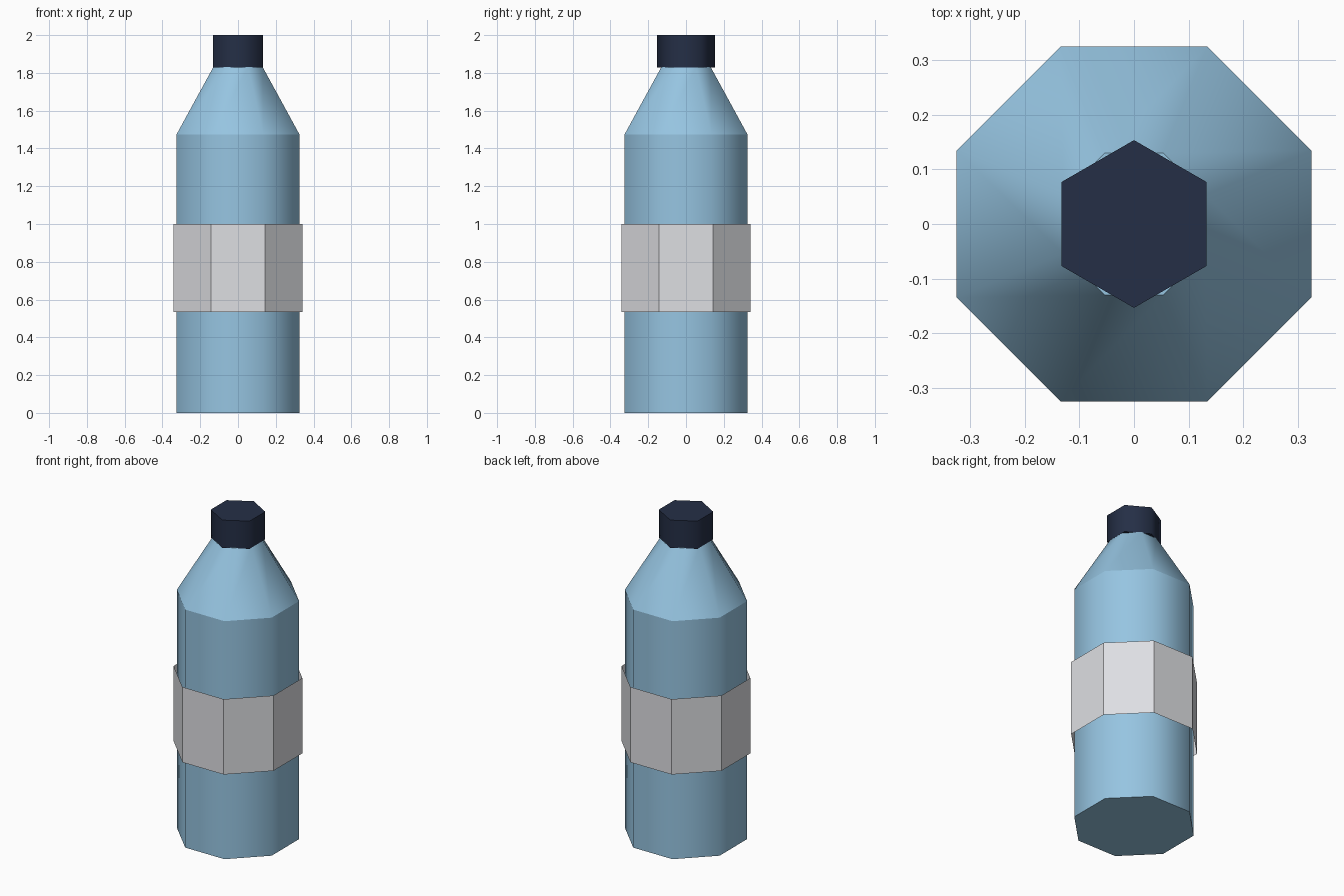
import bpy, bmesh, math

cube = bpy.data.objects.get("Cube")
if cube:
    bpy.data.objects.remove(cube, do_unlink=True)


def material(name, rgb):
    mat = bpy.data.materials.new(name)
    mat.use_nodes = True
    color = (*rgb, 1.0)
    mat.diffuse_color = color
    mat.node_tree.nodes["Principled BSDF"].inputs["Base Color"].default_value = color
    return mat


def lathe(name, sides, start, profile, mat, smooth=True, capped=True):
    """Stack polygon rings from (apothem, height) pairs; ring edges stay sharp."""
    bm = bmesh.new()
    rings = []
    for apothem, z in profile:
        r = apothem / math.cos(math.pi / sides)
        angles = [start + math.tau * i / sides for i in range(sides)]
        rings.append([bm.verts.new((r * math.cos(a), r * math.sin(a), z)) for a in angles])
    for low, high in zip(rings, rings[1:]):
        for i in range(sides):
            j = (i + 1) % sides
            face = bm.faces.new((low[i], low[j], high[j], high[i]))
            face.smooth = smooth
    if capped:
        bm.faces.new(rings[0][::-1])
        bm.faces.new(rings[-1])
    for edge in bm.edges:
        a, b = edge.verts
        if abs(a.co.z - b.co.z) < 1e-5:
            edge.smooth = False
    mesh = bpy.data.meshes.new(name)
    bm.to_mesh(mesh)
    bm.free()
    mesh.materials.append(mat)
    obj = bpy.data.objects.new(name, mesh)
    bpy.context.collection.objects.link(obj)
    return obj


blue = material("light blue plastic", (0.305, 0.555, 0.755))
white = material("off white paper", (0.73, 0.737, 0.768))
navy = material("dark navy plastic", (0.018, 0.028, 0.061))

EIGHTH = math.pi / 8

# Octagonal body with tapering shoulder
lathe("bottle_body", 8, EIGHTH, [(0.325, 0), (0.325, 1.475), (0.13, 1.832)], blue)

# Open band standing just off the body
lathe("label_band", 8, EIGHTH, [(0.342, 0.533), (0.342, 1.0)], white,
      smooth=False, capped=False)

# Hexagonal screw cap
lathe("bottle_cap", 6, math.pi / 2, [(0.133, 1.828), (0.133, 2.0)], navy)
